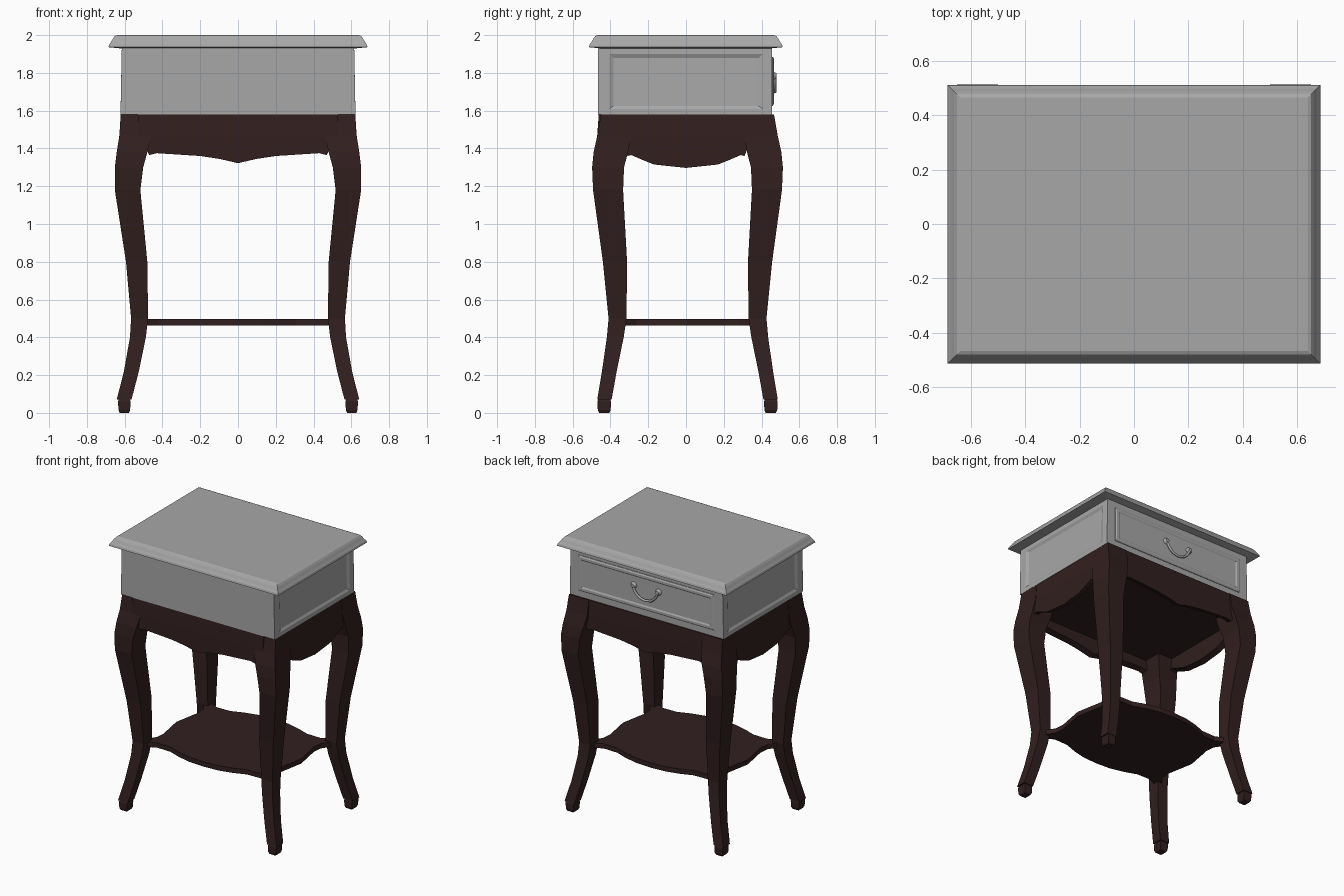
import bpy, bmesh, math
from mathutils import Matrix

if "Cube" in bpy.data.objects:
    bpy.data.objects.remove(bpy.data.objects["Cube"])


def material(name, rgb):
    m = bpy.data.materials.new(name)
    m.diffuse_color = (*rgb, 1)
    m.use_nodes = True
    m.node_tree.nodes["Principled BSDF"].inputs["Base Color"].default_value = m.diffuse_color
    return m


GREY = material("grey paint", (0.39, 0.39, 0.39))
BROWN = material("dark brown wood", (0.032, 0.0135, 0.0138))
BASE_Y = 0.008  # the legs and shelf sit slightly towards the drawer side


def finish(name, bm, mat, y=0.0):
    bmesh.ops.recalc_face_normals(bm, faces=bm.faces)
    me = bpy.data.meshes.new(name)
    bm.to_mesh(me)
    bm.free()
    me.materials.append(mat)
    ob = bpy.data.objects.new(name, me)
    ob.location.y = y
    bpy.context.collection.objects.link(ob)
    return ob


def loft(rings):
    """Skin a list of closed rings and cap both ends."""
    bm = bmesh.new()
    vs = [[bm.verts.new(p) for p in r] for r in rings]
    n = len(rings[0])
    for a, b in zip(vs, vs[1:]):
        for i in range(n):
            j = (i + 1) % n
            bm.faces.new((a[i], a[j], b[j], b[i]))
    bm.faces.new(vs[0])
    bm.faces.new(vs[-1])
    return bm


def rect(x0, x1, y0, y1, z):
    return [(x0, y0, z), (x1, y0, z), (x1, y1, z), (x0, y1, z)]


def mirror(ob, x, y):
    m = ob.modifiers.new("mirror", 'MIRROR')
    m.use_axis = (x, y, False)


# Table top with moulded edge that flares downward
edge = [(0.06, 1.93), (0.0, 1.936), (0.004, 1.95), (0.014, 1.964),
        (0.024, 1.982), (0.034, 1.995), (0.046, 2.0)]
finish("table_top", loft([rect(-.686 + d, .686 - d, -.514 + d, .512 - d, z)
                          for d, z in edge]), GREY)

# Drawer case with a sunken panel on each end
bm = loft([rect(-.622, .622, -.465, .455, 1.58), rect(-.615, .615, -.465, .455, 1.94)])
bm.normal_update()
for f in [f for f in bm.faces if abs(f.normal.x) > .9]:
    for y, z0, z1, depth in ((.405, 1.61, 1.90, 0), (.385, 1.625, 1.88, .009)):
        bmesh.ops.inset_region(bm, faces=[f], thickness=.01)
        for v in f.verts:
            high = v.co.z > 1.75
            v.co.z = z1 if high else z0
            v.co.y = math.copysign(y, v.co.y)
            v.co.x = math.copysign((.616 if high else .6215) - depth, v.co.x)
finish("drawer_case", bm, GREY)

# Drawer front: raised frame around a sunken field
drawer = [(.55, .13, .44), (.55, .13, .459), (.54, .12, .465),
          (.525, .105, .465), (.515, .095, .459)]
finish("drawer_front", loft([[(-w, y, 1.755 - h), (w, y, 1.755 - h),
                              (w, y, 1.755 + h), (-w, y, 1.755 + h)]
                             for w, h, y in drawer]), GREY)

# Handle: two rosettes and a hanging bail
for side, x in (("left", -.1), ("right", .1)):
    bm = bmesh.new()
    bmesh.ops.create_cone(bm, cap_ends=True, segments=12, radius1=.026, radius2=.013,
                          depth=.022, matrix=Matrix.Translation((x, .467, 1.785))
                          @ Matrix.Rotation(-math.pi / 2, 4, 'X'))
    finish("handle_rosette_" + side, bm, GREY)
path = [(-.1, 1.785), (-.09, 1.755), (-.07, 1.73), (-.045, 1.71), (0, 1.70),
        (.045, 1.71), (.07, 1.73), (.09, 1.755), (.1, 1.785)]
rings = []
for i, (x, z) in enumerate(path):
    a, b = path[max(i - 1, 0)], path[min(i + 1, len(path) - 1)]
    t = math.atan2(b[1] - a[1], b[0] - a[0])
    r = .009
    rings.append([(x - math.sin(t) * r * math.cos(k * math.pi / 3),
                   .47 + r * math.sin(k * math.pi / 3),
                   z + math.cos(t) * r * math.cos(k * math.pi / 3)) for k in range(6)])
bail = finish("handle_bail", loft(rings), GREY)
for p in bail.data.polygons:
    p.use_smooth = len(p.vertices) == 4

# Cabriole legs: z, x inner, x outer, y inner, y outer
leg = [(.07, .564, .642, .402, .478), (.22, .525, .604, .375, .453),
       (.40, .488, .572, .338, .427), (.50, .476, .566, .323, .418),
       (.80, .48, .593, .32, .448), (1.18, .517, .652, .341, .500),
       (1.30, .502, .652, .336, .505), (1.38, .48, .642, .315, .497),
       (1.47, .46, .628, .30, .477), (1.58, .46, .621, .30, .458)]
mirror(finish("legs", loft([rect(*r[1:], r[0]) for r in leg]), BROWN, BASE_Y), True, True)
foot = [(0, .01), (.015, .003), (.06, .001), (.075, .006)]
mirror(finish("feet", loft([rect(.568 + d, .636 - d, .404 + d, .478 - d, z)
                            for z, d in foot]), BROWN, BASE_Y), True, True)


# Scalloped aprons between the legs
def apron(name, half, out, along_x):
    rings = []
    for t, z in [(-t, z) for t, z in half[::-1]] + half[1:]:
        sect = [(out, 1.58), (out + .008, 1.47), (out + .008, z),
                (out - .035, z + .012), (out - .035, 1.58)]
        rings.append([(t, d, h) if along_x else (d, t, h) for d, h in sect])
    mirror(finish(name, loft(rings), BROWN), not along_x, along_x)


apron("front_and_back_aprons", [(0, 1.322), (.1, 1.345), (.2, 1.36), (.43, 1.375),
                                (.47, 1.365), (.485, 1.40), (.53, 1.42)], .462, True)
apron("side_aprons", [(0, 1.297), (.17, 1.315), (.22, 1.335), (.29, 1.365),
                      (.31, 1.36), (.325, 1.40), (.38, 1.42)], .618, False)

# Floor under the drawer case
finish("case_floor", loft([rect(-.61, .61, -.45, .45, 1.45),
                           rect(-.61, .61, -.45, .45, 1.579)]), BROWN)

# Shelf with broad pointed corners and bowed edges
q = [(0, .41), (.12, .402), (.22, .378), (.31, .345), (.42, .342), (.50, .38),
     (.53, .35), (.475, .27), (.468, .20), (.485, .11), (.505, 0)]
outline = (q + [(x, -y) for x, y in q[-2::-1]] + [(-x, -y) for x, y in q[1:]]
           + [(-x, y) for x, y in q[-2:0:-1]])
shelf = [(1, .462), (1, .497)]
finish("shelf", loft([[(x * s, y * s, z) for x, y in outline] for s, z in shelf]),
       BROWN, BASE_Y)
